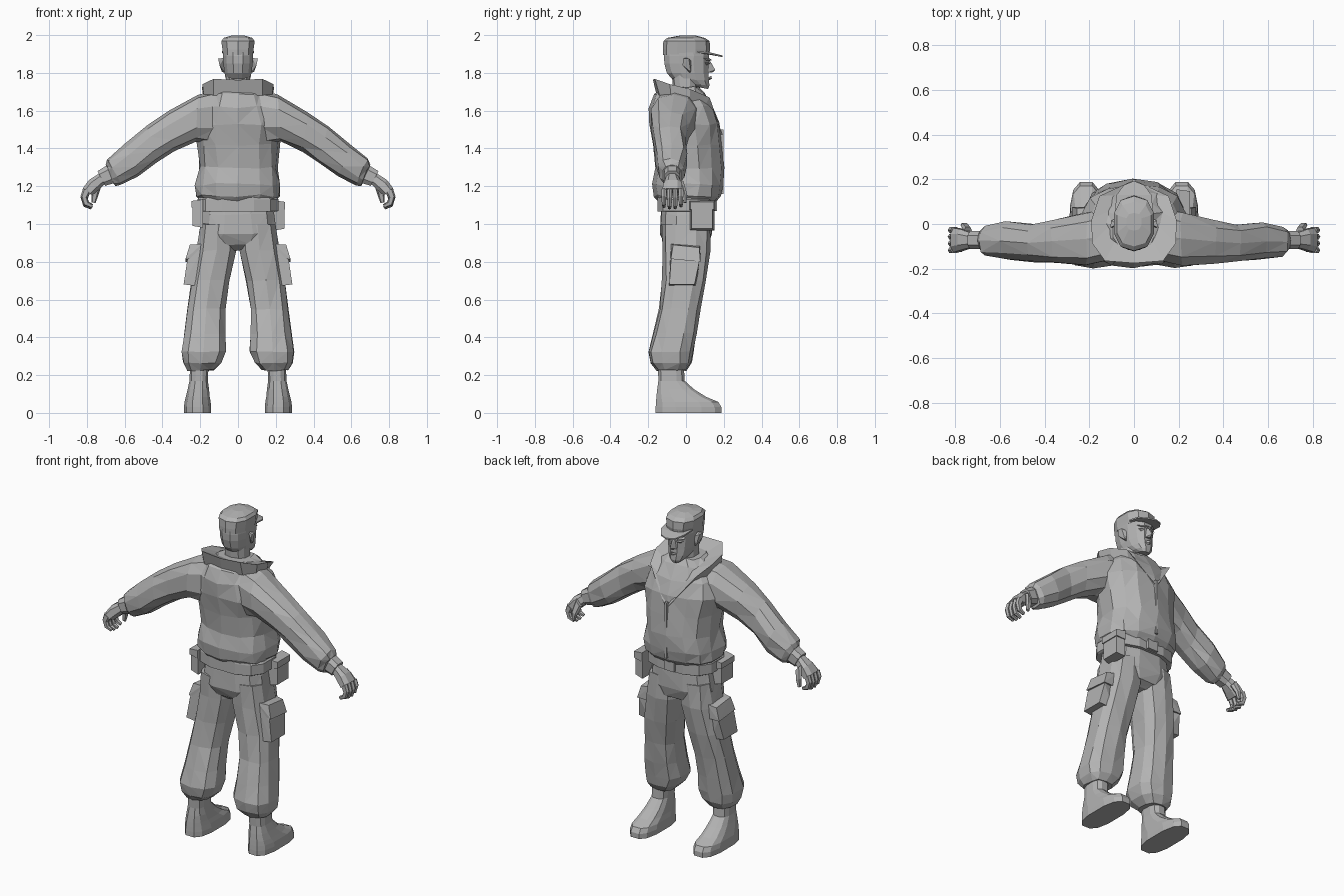
import bpy, bmesh, math, random
from mathutils import Vector as V

random.seed(4)
grey = bpy.data.materials.new("plain_grey")
grey.diffuse_color = (0.45, 0.45, 0.45, 1)


def finish(name, bm):
    bmesh.ops.recalc_face_normals(bm, faces=bm.faces)
    me = bpy.data.meshes.new(name)
    bm.to_mesh(me)
    bm.free()
    me.materials.append(grey)
    ob = bpy.data.objects.new(name, me)
    bpy.context.collection.objects.link(ob)
    return ob


def loft(name, rings, n=10, p=0.75, jitter=0.0, s=1):
    """Skin rings given as (centre, half axis u, half axis v); s mirrors x."""
    bm = bmesh.new()
    f = lambda t: math.copysign(abs(t) ** p, t)
    rows = []
    for c, u, v in rings:
        row = []
        for i in range(n):
            a = 2 * math.pi * (i + 0.5) / n
            q = V(c) + V(u) * f(math.cos(a)) + V(v) * f(math.sin(a))
            q += V([random.uniform(-jitter, jitter) for _ in range(3)])
            row.append(bm.verts.new((q.x * s, q.y, q.z)))
        rows.append(row)
    for a, b in zip(rows, rows[1:]):
        for i in range(n):
            j = (i + 1) % n
            bm.faces.new((a[i], a[j], b[j], b[i]))
    bm.faces.new(rows[0])
    bm.faces.new(rows[-1])
    if jitter:
        bmesh.ops.triangulate(bm, faces=[g for g in bm.faces if len(g.verts) == 4])
    return finish(name, bm)


def level(z, x0, x1, y0, y1, tilt=0.0):
    """Horizontal ring from its extents; tilt raises its front."""
    return (((x0 + x1) / 2, (y0 + y1) / 2, z), ((x1 - x0) / 2, 0, 0), (0, (y1 - y0) / 2, tilt))


def slanted(lo, hi, y0, y1):
    """Limb ring from its lower and upper (x, z) points and its y extents."""
    l, h = V((lo[0], 0, lo[1])), V((hi[0], 0, hi[1]))
    c = (l + h) / 2
    return ((c.x, (y0 + y1) / 2, c.z), (0, (y1 - y0) / 2, 0), (h - l) / 2)


def hull(name, pts, s=1):
    bm = bmesh.new()
    for x, y, z in pts:
        bm.verts.new((x * s, y, z))
    bmesh.ops.convex_hull(bm, input=bm.verts[:])
    return finish(name, bm)


def box(name, x0, x1, y0, y1, z0, z1, s=1, inset=0.0):
    """Block whose outer face is chamfered by inset."""
    i = inset
    return hull(name, [(x0, y, z) for y in (y0, y1) for z in (z0, z1)] +
                [(x1, y, z) for y in (y0 + i, y1 - i) for z in (z0 + i, z1 - i)], s)


def sheet(name, rows, s=1):
    bm = bmesh.new()
    vs = [[bm.verts.new((x * s, y, z)) for x, y, z in r] for r in rows]
    for a, b in zip(vs, vs[1:]):
        for i in range(len(a) - 1):
            bm.faces.new((a[i], a[i + 1], b[i + 1], b[i]))
    return finish(name, bm)


# Jacket body
loft("jacket", [level(z, -w, w, a, b) for z, w, a, b in (
    (1.11, .19, -.14, .15), (1.15, .225, -.17, .185), (1.21, .228, -.18, .2),
    (1.30, .21, -.165, .197), (1.42, .22, -.175, .185), (1.53, .235, -.195, .178),
    (1.62, .205, -.195, .145), (1.69, .15, -.17, .10), (1.725, .09, -.12, .07))],
    n=14, p=.8, jitter=.007)
box("zip_strip", -.008, .008, .17, .198, 1.16, 1.5)

# Hips, belt and buckle
loft("hips", [level(z, -w, w, a, b) for z, w, a, b in (
    (1.14, .18, -.13, .13), (1.05, .195, -.135, .135), (.95, .208, -.14, .14),
    (.89, .17, -.115, .12), (.86, .07, -.07, .08))], n=12, p=.75, jitter=.004)
loft("belt", [level(z, -w, w, -.155, .155) for z, w in ((1.065, .21), (1.07, .22), (1.13, .22), (1.14, .21))],
     n=12, p=.7)
box("buckle", -.035, .035, .14, .165, 1.07, 1.135)
box("right_pouch", .19, .245, .02, .15, .965, 1.12, inset=.01)
box("right_pouch_flap", .19, .25, .015, .155, 1.07, 1.125, inset=.008)
box("left_pouch", .185, .24, -.12, .01, .98, 1.125, s=-1, inset=.01)
box("left_pouch_flap", .185, .246, -.125, .015, 1.08, 1.13, s=-1, inset=.008)

for s, side in ((1, "right_"), (-1, "left_")):
    # Trouser leg
    loft(side + "trouser_leg", [level(*r) for r in (
        (1.0, .01, .2, -.13, .13), (.86, .008, .222, -.125, .132), (.7, .04, .25, -.125, .108),
        (.55, .065, .268, -.14, .075), (.42, .065, .288, -.175, .055), (.325, .06, .302, -.2, .04),
        (.265, .085, .292, -.19, .03), (.225, .125, .268, -.155, 0))], n=10, p=.75, jitter=.004, s=s)
    # Boot
    loft(side + "boot", [level(*r) for r in (
        (.25, .155, .255, -.15, -.01), (.17, .158, .258, -.148, -.005), (.125, .152, .268, -.155, .045),
        (.085, .148, .278, -.16, .11), (.058, .143, .285, -.163, .175), (.03, .14, .288, -.165, .192),
        (0, .14, .288, -.165, .192))], n=12, p=.72, s=s)
    # Cargo pocket
    hull(side + "cargo_pocket", [(.18, -.08, .89), (.18, .06, .88), (.2, -.09, .67), (.2, .055, .67),
         (.25, -.06, .885), (.25, .055, .87), (.288, -.088, .68), (.288, .045, .68),
         (.27, -.08, .8), (.27, .07, .8)], s)
    hull(side + "cargo_flap", [(.19, -.08, .895), (.19, .075, .885), (.255, -.068, .89), (.255, .07, .875),
         (.278, -.08, .815), (.278, .076, .8), (.2, -.08, .82), (.2, .076, .8)], s)
    # Sleeve and cuff
    loft(side + "sleeve", [slanted(*r) for r in (
        ((.13, 1.42), (.10, 1.715), -.17, .08), ((.225, 1.435), (.21, 1.685), -.19, .055),
        ((.34, 1.385), (.37, 1.595), -.178, .02), ((.43, 1.325), (.48, 1.52), -.17, .0),
        ((.53, 1.25), (.595, 1.425), -.16, .012), ((.62, 1.205), (.69, 1.345), -.147, -.008),
        ((.65, 1.205), (.70, 1.315), -.122, -.022))], n=10, p=.8, jitter=.005, s=s)
    loft(side + "cuff", [slanted((.65, 1.215), (.697, 1.312), -.115, -.03),
                         slanted((.702, 1.2), (.745, 1.282), -.115, -.03)], n=8, p=.7, s=s)
    # Palm, fingers and thumb
    loft(side + "palm", [slanted(*r) for r in (
        ((.70, 1.215), (.735, 1.27), -.105, -.04), ((.74, 1.175), (.79, 1.235), -.12, -.02),
        ((.77, 1.15), (.823, 1.19), -.13, -.015))], n=8, s=s)
    for k in range(4):
        y, d = -.117 + k * .03, (.008, 0, 0, .01)[k]
        loft(side + "finger_%d" % (k + 1), [slanted(lo, hi, y - w, y + w) for lo, hi, w in (
            ((.783, 1.165), (.82, 1.19), .014), ((.797, 1.13 + d), (.833, 1.14 + d), .014),
            ((.79, 1.108 + d), (.818, 1.092 + d), .012), ((.768, 1.095 + d), (.778, 1.077 + d), .008))],
            n=6, s=s)
    loft(side + "thumb", [slanted(*r) for r in (
        ((.725, 1.195), (.76, 1.235), -.045, -.012), ((.74, 1.15), (.775, 1.165), -.02, .006),
        ((.755, 1.11), (.775, 1.115), -.014, .004))], n=6, s=s)
    # Flared collar running into the lapel
    inner = [(0, -.075, 1.715), (.075, -.06, 1.715), (.1, 0, 1.705), (.085, .07, 1.68), (.045, .13, 1.6), (.004, .182, 1.48)]
    outer = [(0, -.175, 1.763), (.13, -.165, 1.768), (.188, -.085, 1.74), (.19, .02, 1.715), (.155, .125, 1.67), (.01, .192, 1.475)]
    under = [(0, -.155, 1.68), (.13, -.14, 1.68), (.18, -.08, 1.67), (.18, .02, 1.65), (.13, .105, 1.635), (.012, .17, 1.475)]
    sheet(side + "collar", [inner, outer, under], s)
    # Ear, eye and brow
    hull(side + "ear", [(.07, .0, 1.88), (.07, .03, 1.86), (.07, .02, 1.80), (.105, -.015, 1.875),
                        (.103, .015, 1.875), (.085, .025, 1.805), (.098, -.018, 1.84)], s)
    hull(side + "eye", [(.02, .12, 1.855), (.055, .1, 1.855), (.04, .108, 1.84), (.025, .128, 1.85), (.048, .114, 1.85)], s)
    hull(side + "brow", [(.008, .115, 1.885), (.06, .085, 1.885), (.008, .137, 1.868), (.062, .105, 1.868), (.01, .115, 1.86)], s)

# Neck and head
loft("neck", [level(1.66, -.075, .075, -.08, .07), level(1.72, -.068, .068, -.07, .06),
              level(1.80, -.066, .066, -.075, .06)], n=10)
loft("head", [level(*r) for r in (
    (1.722, -.03, .03, .04, .118, -.008), (1.74, -.05, .05, -.02, .126, -.008), (1.765, -.065, .065, -.08, .125, -.006),
    (1.80, -.074, .074, -.105, .122), (1.85, -.08, .08, -.118, .122), (1.89, -.083, .083, -.12, .125),
    (1.93, -.083, .083, -.115, .12))], n=12, p=.85)
hull("nose", [(-.008, .118, 1.865), (.008, .118, 1.865), (0, .13, 1.86), (0, .155, 1.815),
              (-.019, .118, 1.803), (.019, .118, 1.803), (0, .14, 1.802)])
hull("mouth", [(-.027, .112, 1.773), (.027, .112, 1.773), (0, .135, 1.785), (0, .137, 1.768), (0, .12, 1.76)])

# Cap and brim
loft("cap", [level(*r) for r in (
    (1.90, -.083, .083, -.122, .124, .005), (1.925, -.086, .086, -.123, .128), (1.968, -.092, .092, -.12, .125),
    (1.985, -.08, .08, -.10, .10), (1.998, -.035, .035, -.03, .05))], n=10, p=.8)
hull("brim", [(x, y, z + t) for t in (0, .008) for x, y, z in (
    (-.085, .06, 1.908), (.085, .06, 1.908), (-.078, .13, 1.9), (.078, .13, 1.9),
    (-.045, .175, 1.887), (.045, .175, 1.887), (0, .192, 1.884))])
